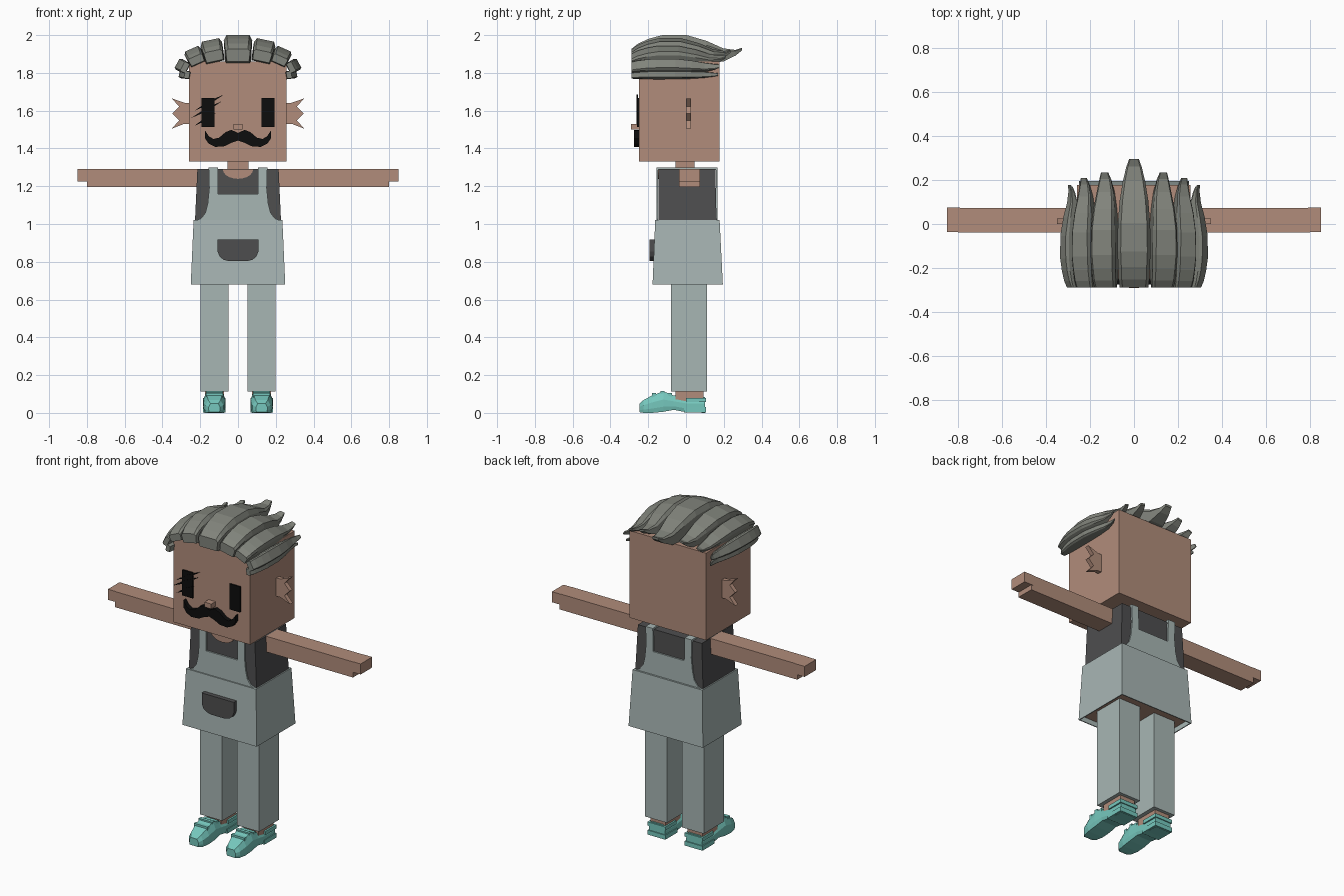
import bpy, bmesh, math
from mathutils import Vector

cube = bpy.data.objects.get("Cube")
if cube:
    bpy.data.objects.remove(cube, do_unlink=True)


def material(name, *rgb):
    m = bpy.data.materials.new(name)
    m.use_nodes = True
    m.diffuse_color = (*rgb, 1)
    m.node_tree.nodes["Principled BSDF"].inputs["Base Color"].default_value = (*rgb, 1)
    return m


SKIN = material("skin", 0.44, 0.265, 0.197)
DENIM = material("pale denim", 0.39, 0.467, 0.456)
SHIRT = material("charcoal", 0.076, 0.076, 0.078)
HAIR = material("grey hair", 0.22, 0.23, 0.2)
SHOE = material("turquoise", 0.18, 0.575, 0.51)
BLACK = material("black", 0.004, 0.004, 0.004)


def finish(name, bm, *mats):
    bmesh.ops.recalc_face_normals(bm, faces=bm.faces)
    me = bpy.data.meshes.new(name)
    bm.to_mesh(me)
    bm.free()
    for m in mats:
        me.materials.append(m)
    ob = bpy.data.objects.new(name, me)
    bpy.context.collection.objects.link(ob)
    return ob


def loft_mesh(rings):
    """Skin a list of equal-length point rings and cap both ends."""
    bm = bmesh.new()
    rows = [[bm.verts.new(p) for p in r] for r in rings]
    n = len(rows[0])
    for a, b in zip(rows, rows[1:]):
        for i in range(n):
            j = (i + 1) % n
            bm.faces.new((a[i], a[j], b[j], b[i]))
    bm.faces.new(rows[0])
    bm.faces.new(rows[-1])
    return bm


def loft(name, rings, mat):
    return finish(name, loft_mesh(rings), mat)


def rect(x0, x1, y0, y1, z):
    return [(x0, y0, z), (x1, y0, z), (x1, y1, z), (x0, y1, z)]


def box(name, x, y, z, mat):
    return loft(name, [rect(*x, *y, z[0]), rect(*x, *y, z[1])], mat)


def plate(name, outline, y0, y1, mat):
    """Extrude an x-z outline along y."""
    return loft(name, [[(x, y, z) for x, z in outline] for y in (y0, y1)], mat)


def both(half):
    """Close a half outline (x >= 0) with its mirror image."""
    return half + [(-x, z) for x, z in reversed(half) if x > 0]


def span(s, a, b):
    return tuple(sorted((s * a, s * b)))


# Head, neck and nose
box("head", (-0.26, 0.257), (-0.25, 0.178), (1.33, 1.86), SKIN)
box("neck", (-0.055, 0.055), (-0.055, 0.045), (1.25, 1.34), SKIN)
box("nose", (-0.023, 0.023), (-0.29, -0.24), (1.5, 1.53), SKIN)

# Eyes, lashes on one eye, moustache
for side, s in (("left", 1), ("right", -1)):
    x0, x1 = span(s, 0.124, 0.194)
    box(side + "_eye", (x0, x1), (-0.259, -0.249), (1.513, 1.668), BLACK)
for i, (x0, z0, x1, z1) in enumerate([(-0.23, 1.6, -0.075, 1.685),
                                      (-0.25, 1.56, -0.085, 1.65),
                                      (-0.23, 1.52, -0.115, 1.59)]):
    xm, zm = (x0 + x1) / 2, (z0 + z1) / 2
    plate(f"eyelash_{i}", [(x0, z0), (xm, zm - 0.009), (x1, z1), (xm, zm + 0.009)],
          -0.263, -0.255, BLACK)
plate("moustache", both([
    (0, 1.482), (0.035, 1.498), (0.065, 1.487), (0.1, 1.457), (0.13, 1.45),
    (0.155, 1.465), (0.175, 1.495), (0.175, 1.455), (0.155, 1.425),
    (0.12, 1.408), (0.07, 1.412), (0.035, 1.43), (0, 1.442)]),
    -0.276, -0.249, BLACK)

# Jagged ears
for side, s in (("left", 1), ("right", -1)):
    ear = [(0.25, 1.64), (0.285, 1.642), (0.35, 1.665), (0.312, 1.622), (0.348, 1.585),
           (0.312, 1.548), (0.35, 1.505), (0.285, 1.53), (0.25, 1.53)]
    plate(side + "_ear", [(s * x, z) for x, z in ear], 0, 0.026, SKIN)

# Swept-back hair locks: stations are (along, bottom, top, width)
STATIONS = [(0, 0, 0.48, 0.9), (0.06, -0.05, 0.68, 0.97), (0.16, -0.05, 0.87, 1),
            (0.28, -0.05, 1, 1.05), (0.5, -0.05, 1, 1.02), (0.68, -0.05, 0.78, 0.9),
            (0.83, 0, 0.5, 0.7), (0.94, 0.22, 0.44, 0.48), (1, 0.42, 0.52, 0.3)]


def lock(name, cx, cz, tilt, w, t, tip):
    across = Vector((math.cos(tilt), 0, -math.sin(tilt)))
    up = Vector((math.sin(tilt), 0, math.cos(tilt)))
    rings = []
    for f, lo, hi, k in STATIONS:
        mid = Vector((cx, -0.288 + f * (tip + 0.288), cz))
        shoulder = lo + (hi - lo) * 0.8
        rings.append([mid + across * (u * w * k) + up * (v * t) for u, v in
                      ((-0.9, lo), (0.9, lo), (1, shoulder), (0.8, hi), (-0.8, hi), (-1, shoulder))])
    loft(name, rings, HAIR)


lock("middle_hair_lock", 0, 1.86, 0, 0.072, 0.14, 0.296)
for side, s in (("left", 1), ("right", -1)):
    for i, (x, z, deg, w, t, tip) in enumerate([
            (0.122, 1.862, 12, 0.055, 0.115, 0.235),
            (0.212, 1.85, 24, 0.045, 0.085, 0.21),
            (0.268, 1.822, 62, 0.032, 0.062, 0.178),
            (0.257, 1.787, 80, 0.022, 0.055, 0.17)]):
        lock(f"{side}_hair_lock_{i}", s * x, z, s * math.radians(deg), w, t, tip)

# Shirt with round neckline
loft("shirt", [rect(-0.228, 0.228, -0.147, 0.162, 1.01),
               rect(-0.215, 0.215, -0.145, 0.155, 1.29)], SHIRT)
arc = [(0.08 * math.cos(a), 1.289 - 0.05 * math.sin(a))
       for a in (math.pi * i / 10 for i in range(11))]
plate("neckline", arc, -0.152, -0.144, SKIN)

# Overall skirt, hollow underneath with the hips showing
bm = loft_mesh([rect(-0.25, 0.25, -0.177, 0.195, 0.68),
                rect(-0.235, 0.235, -0.163, 0.178, 1.02)])
bmesh.ops.recalc_face_normals(bm, faces=bm.faces)
bottom = min(bm.faces, key=lambda f: f.calc_center_median().z)
bmesh.ops.inset_region(bm, faces=[bottom], thickness=0.008)
inner = bmesh.ops.extrude_face_region(bm, geom=[bottom])
bmesh.ops.delete(bm, geom=[bottom], context="FACES_ONLY")
for g in inner["geom"]:
    if isinstance(g, bmesh.types.BMVert):
        g.co.z += 0.03
    elif isinstance(g, bmesh.types.BMFace):
        g.material_index = 1
finish("overall_skirt", bm, DENIM, SKIN)

# Bib panels with straps, front and back
bib = both([(0, 1.16), (0.105, 1.16), (0.107, 1.3), (0.155, 1.3), (0.152, 1.19),
            (0.16, 1.11), (0.172, 1.06), (0.195, 1.03), (0.228, 1.015), (0, 1.015)])
plate("front_bib", bib, -0.156, -0.147, DENIM)
plate("back_bib", bib, 0.158, 0.167, DENIM)
plate("pocket", both([(0, 0.918), (0.108, 0.918), (0.108, 0.855), (0.097, 0.827),
                      (0.075, 0.81), (0.045, 0.803), (0, 0.803)]), -0.194, -0.16, SHIRT)

# Limbs and shoes; shoe stations are (y, half width, bottom, top)
SHOE_STATIONS = [(-0.246, 0.03, 0.004, 0.05), (-0.225, 0.047, 0, 0.068),
                 (-0.18, 0.057, 0, 0.092), (-0.12, 0.059, 0.006, 0.114),
                 (-0.065, 0.057, 0.016, 0.092), (0.0, 0.056, 0.004, 0.082),
                 (0.1, 0.054, 0, 0.085)]
for side, s in (("left", 1), ("right", -1)):
    box(side + "_strap", span(s, 0.107, 0.155), (-0.156, 0.167), (1.285, 1.3), DENIM)
    box(side + "_arm", span(s, 0.2, 0.8), (-0.038, 0.073), (1.195, 1.29), SKIN)
    box(side + "_hand", span(s, 0.79, 0.85), (-0.036, 0.075), (1.226, 1.29), SKIN)
    box(side + "_leg", span(s, 0.05, 0.198), (-0.08, 0.112), (0.112, 0.73), DENIM)
    box(side + "_ankle", span(s, 0.075, 0.175), (-0.055, 0.092), (0.06, 0.12), SKIN)
    cx = s * 0.125
    loft(side + "_shoe", [[(cx + u * w, y, lo + v * (hi - lo)) for u, v in
                           ((-0.9, 0), (0.9, 0), (1, 0.25), (1, 0.6), (0.7, 1), (-0.7, 1),
                            (-1, 0.6), (-1, 0.25))]
                          for y, w, lo, hi in SHOE_STATIONS], SHOE)
    box(side + "_heel_band", (cx - 0.06, cx + 0.06), (0.0, 0.106), (0.058, 0.08), SHOE)
    box(side + "_heel_sole", (cx - 0.06, cx + 0.06), (-0.01, 0.106), (0.003, 0.03), SHOE)
    for i, (y, z) in enumerate([(-0.17, 0.098), (-0.125, 0.111), (-0.085, 0.1)]):
        box(f"{side}_lace_{i}", (cx - 0.045, cx + 0.045), (y - 0.01, y + 0.01),
            (z - 0.02, z + 0.006), SHOE)
